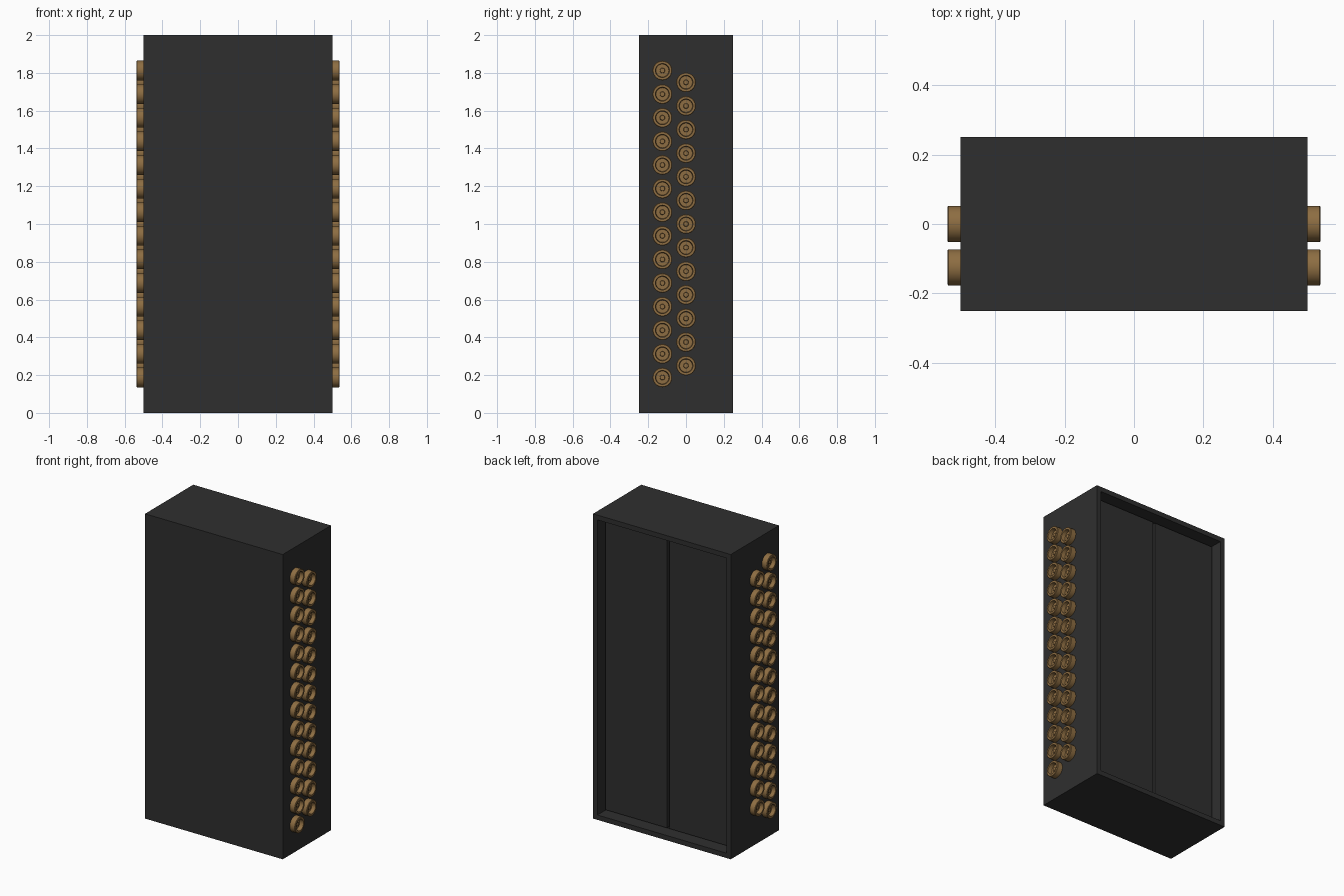
import bpy, bmesh, math
from mathutils import Matrix

if "Cube" in bpy.data.objects:
    bpy.data.objects.remove(bpy.data.objects["Cube"])


def material(name, color):
    m = bpy.data.materials.new(name)
    m.diffuse_color = (*color, 1)
    m.use_nodes = True
    m.node_tree.nodes["Principled BSDF"].inputs["Base Color"].default_value = m.diffuse_color
    return m


DARK = material("dark_casing", (0.028, 0.028, 0.028))
BRASS = material("brass", (0.27, 0.155, 0.055))

W, D, H = 1.0, 0.5, 2.0
RIM, DEPTH, GAP = 0.045, 0.065, 0.016


def finish(name, bm, mat):
    me = bpy.data.meshes.new(name)
    bm.to_mesh(me)
    bm.free()
    me.materials.append(mat)
    ob = bpy.data.objects.new(name, me)
    bpy.context.collection.objects.link(ob)
    return ob


def box(name, lo, hi, mat):
    bm = bmesh.new()
    size = [b - a for a, b in zip(lo, hi)]
    mid = [(a + b) / 2 for a, b in zip(lo, hi)]
    bmesh.ops.create_cube(bm, size=1, matrix=Matrix.Translation(mid) @ Matrix.Diagonal((*size, 1)))
    return finish(name, bm, mat)


# Cabinet casing: a block whose back face is inset and pushed inward
bm = bmesh.new()
bmesh.ops.create_cube(bm, size=1, matrix=Matrix.Translation((0, 0, H / 2)) @ Matrix.Diagonal((W, D, H, 1)))
bm.normal_update()
back = max(bm.faces, key=lambda f: f.normal.y)
bmesh.ops.inset_region(bm, faces=[back], thickness=RIM)
pocket = bmesh.ops.extrude_face_region(bm, geom=[back])
bmesh.ops.translate(bm, verts=[v for v in pocket["geom"] if isinstance(v, bmesh.types.BMVert)],
                    vec=(0, -DEPTH - 0.025, 0))
if back.is_valid:
    bmesh.ops.delete(bm, geom=[back], context='FACES_ONLY')
bmesh.ops.recalc_face_normals(bm, faces=bm.faces)
finish("casing", bm, DARK)

# Two recessed back doors with a narrow gap between them
y1 = D / 2 - DEPTH
for side, x0, x1 in (("left", -W / 2 + RIM, -GAP / 2), ("right", GAP / 2, W / 2 - RIM)):
    box(f"back_door_{side}", (x0, y1 - 0.025, RIM), (x1, y1, H - RIM), DARK)

# Connector profile (radius, height): round collar, dished inside, small centre pin
PROFILE = [(0.052, 0), (0.052, 0.035), (0.049, 0.0375), (0.037, 0.0375), (0.034, 0.012),
           (0.014, 0.012), (0.012, 0.022), (0, 0.022)]
bm = bmesh.new()
verts = [bm.verts.new((r, 0, h)) for r, h in PROFILE]
edges = [bm.edges.new(p) for p in zip(verts, verts[1:])]
bmesh.ops.spin(bm, geom=verts + edges, cent=(0, 0, 0), axis=(0, 0, 1),
               angle=math.tau, steps=32, use_merge=False)
bmesh.ops.remove_doubles(bm, verts=bm.verts, dist=1e-5)
bmesh.ops.recalc_face_normals(bm, faces=bm.faces)
if max(bm.faces, key=lambda f: f.calc_center_median().length).normal.dot((0, 0, 1)) < -0.5:
    bmesh.ops.reverse_faces(bm, faces=bm.faces)
connector = finish("connector", bm, BRASS)
bpy.context.view_layer.objects.active = connector
connector.select_set(True)
bpy.ops.object.shade_smooth_by_angle(angle=math.radians(35))

# Two staggered columns on each side wall: 14 in front, 13 behind
spots = [(-0.125, 0.1875 + 0.125 * i) for i in range(14)]
spots += [(0, 0.25 + 0.125 * i) for i in range(13)]
for side, s in (("right", 1), ("left", -1)):
    for i, (y, z) in enumerate(spots):
        ob = connector.copy()
        ob.name = f"connector_{side}_{i + 1}"
        ob.location = (s * W / 2, y, z)
        ob.rotation_euler = (0, s * math.pi / 2, 0)
        bpy.context.collection.objects.link(ob)
bpy.data.objects.remove(connector)
